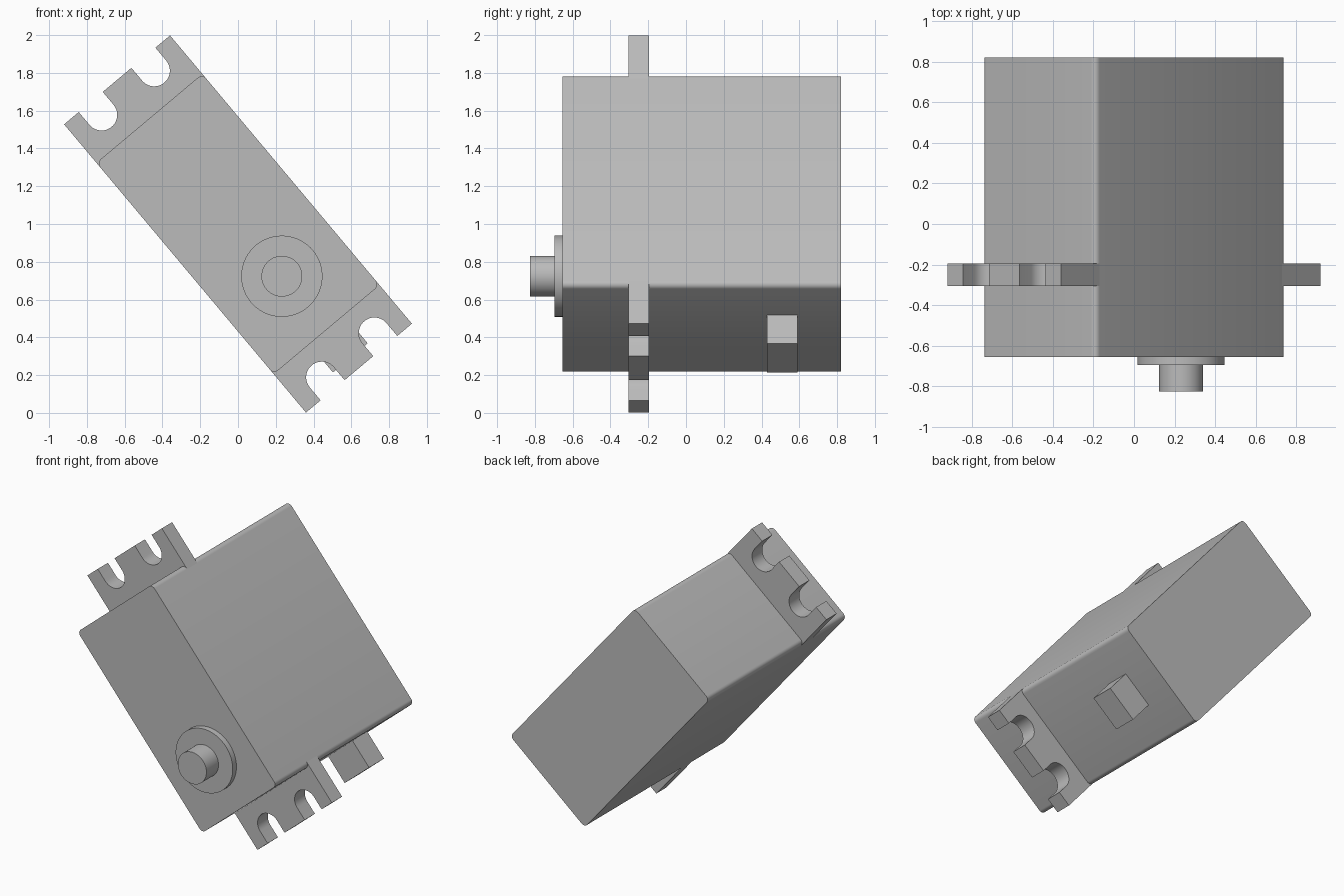
import bpy
import bmesh
from math import cos, sin, pi, radians
from mathutils import Matrix, Vector

cube = bpy.data.objects.get("Cube")
if cube:
    bpy.data.objects.remove(cube)

grey = bpy.data.materials.new("light grey")
grey.use_nodes = True
colour = (0.5, 0.5, 0.5, 1)
grey.diffuse_color = colour
grey.node_tree.nodes["Principled BSDF"].inputs["Base Color"].default_value = colour

# Everything is laid out along local x, then tilted as a whole
TILT = Matrix.Translation((0, 0, 1)) @ Matrix.Rotation(radians(50), 4, "Y")
HALF_LEN, HALF_WID, ROUND = 0.73, 0.366, 0.03


def arc(cx, cz, r, start, end, steps):
    angles = [radians(start + (end - start) * i / steps) for i in range(steps + 1)]
    return [(cx + r * cos(a), cz + r * sin(a)) for a in angles]


def extrude(name, profile, y0, y1, smooth=True):
    """Extrude a local xz outline from y0 to y1 and tilt it into place."""
    bm = bmesh.new()
    face = bm.faces.new([bm.verts.new((x, y0, z)) for x, z in profile])
    new = bmesh.ops.extrude_face_region(bm, geom=[face])["geom"]
    verts = [v for v in new if isinstance(v, bmesh.types.BMVert)]
    bmesh.ops.translate(bm, verts=verts, vec=Vector((0, y1 - y0, 0)))
    bmesh.ops.recalc_face_normals(bm, faces=bm.faces)
    bm.transform(TILT)
    mesh = bpy.data.meshes.new(name)
    bm.to_mesh(mesh)
    bm.free()
    mesh.materials.append(grey)
    obj = bpy.data.objects.new(name, mesh)
    bpy.context.collection.objects.link(obj)
    if smooth:
        bpy.ops.object.select_all(action="DESELECT")
        obj.select_set(True)
        bpy.context.view_layer.objects.active = obj
        bpy.ops.object.shade_smooth_by_angle(angle=radians(30))
    return obj


# Motor case with four rounded long edges
case = []
for i, (sx, sz) in enumerate([(1, 1), (-1, 1), (-1, -1), (1, -1)]):
    case += arc(sx * (HALF_LEN - ROUND), sz * (HALF_WID - ROUND), ROUND,
                90 * i, 90 * i + 90, 6)
extrude("case", case, -0.655, 0.82)

# Mounting ears, each with two open U-shaped screw slots
TIP, SLOT_X, SLOT_Z, SLOT_R = 0.996, 0.907, 0.182, 0.083
ear = [(HALF_LEN - ROUND, -HALF_WID), (TIP, -HALF_WID)]
for z in (-SLOT_Z, SLOT_Z):
    ear += [(TIP, z - SLOT_R)]
    ear += arc(SLOT_X, z, SLOT_R, 270, 90, 20)
    ear += [(TIP, z + SLOT_R)]
ear += [(TIP, HALF_WID), (HALF_LEN - ROUND, HALF_WID)]
for name, side in (("lower_mounting_ear", 1), ("upper_mounting_ear", -1)):
    extrude(name, [(side * x, z) for x, z in ear], -0.305, -0.195)

# Output boss and shaft on the front
SHAFT_X = 0.361
extrude("shaft_boss", arc(SHAFT_X, 0, 0.215, 0, 360, 64)[:-1], -0.695, -0.64)
extrude("output_shaft", arc(SHAFT_X, 0, 0.108, 0, 360, 48)[:-1], -0.825, -0.68)

# Cable outlet block on the lower end
outlet = [(0.70, -0.12), (0.925, -0.12), (0.925, 0.12), (0.70, 0.12)]
extrude("cable_outlet", outlet, 0.43, 0.59, smooth=False)
